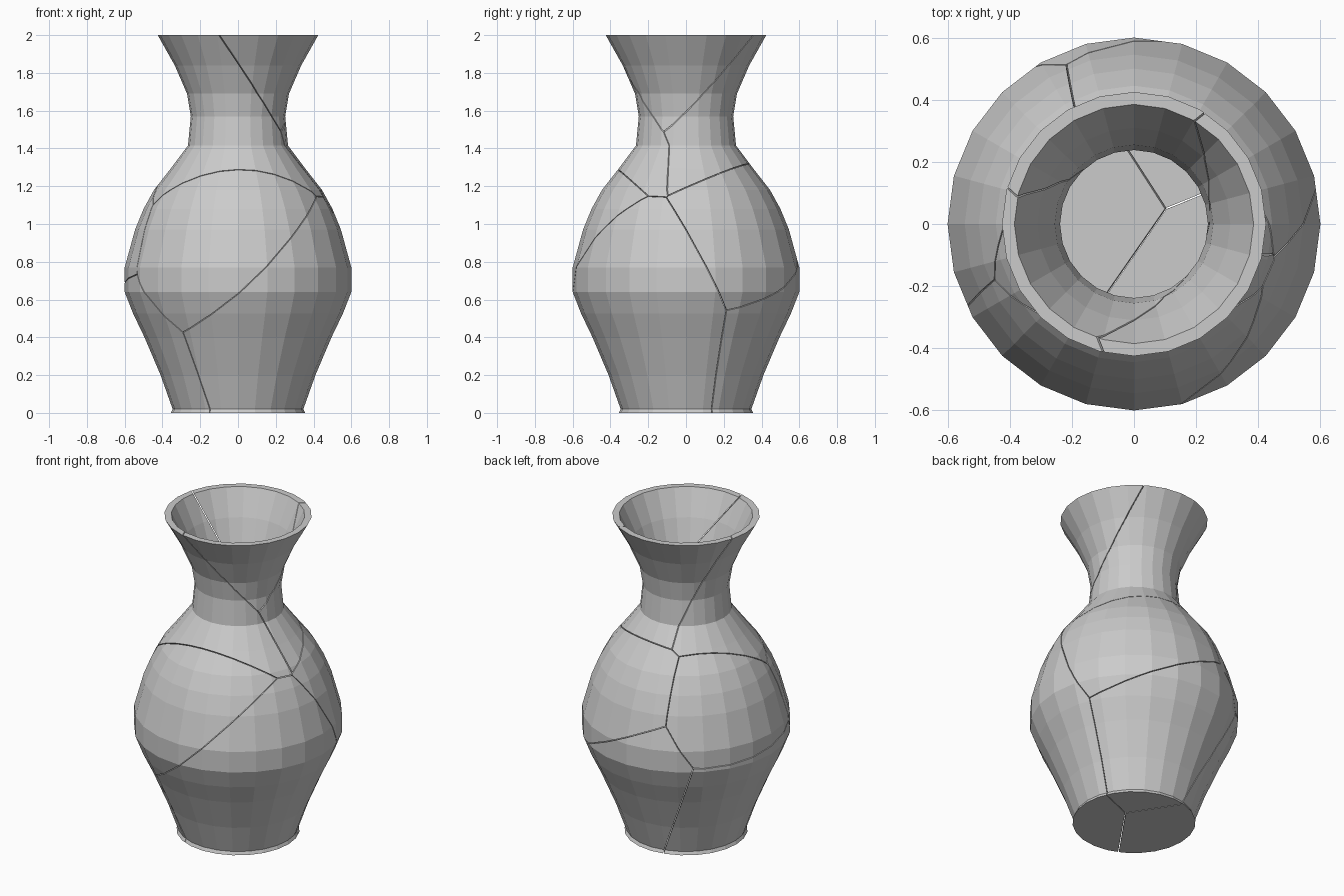
import bpy, bmesh
from math import cos, sin, tau
from mathutils import Vector

if "Cube" in bpy.data.objects:
    bpy.data.objects.remove(bpy.data.objects["Cube"])

SIDES = 24
GAP = 0.0022          # half the width of a crack

# Vase wall: (radius, height) outside going up, then inside going down
outer = [(.355, 0), (.346, .02), (.41, .2), (.495, .4), (.555, .525), (.60, .64),
         (.60, .77), (.545, .97), (.50, 1.08), (.445, 1.18), (.355, 1.295),
         (.265, 1.415), (.25, 1.57), (.27, 1.69), (.335, 1.84), (.425, 2.0)]
inner = [(.385, 2.0), (.31, 1.84), (.255, 1.69), (.238, 1.57), (.25, 1.415)]
inner += [(r - .015, z) for r, z in reversed(outer[2:11])] + [(.335, .02)]


def vase_mesh():
    bm = bmesh.new()
    rings = [[bm.verts.new((r * cos(tau * i / SIDES), r * sin(tau * i / SIDES), z))
              for i in range(SIDES)] for r, z in outer + inner]
    for a, b in zip(rings, rings[1:]):
        for i in range(SIDES):
            j = (i + 1) % SIDES
            bm.faces.new((a[i], a[j], b[j], b[i]))
    bm.faces.new(rings[0][::-1])     # underside
    bm.faces.new(rings[-1])          # floor inside
    return bm


# Broken pieces: rough cell centres
centres = {
    "A": (-.05, -.55, .95), "B": (.4, -.3, .45), "C": (.35, .4, .95),
    "D": (.15, .45, .35), "E": (-.4, -.1, .3), "X": (-.5, .2, 1.0),
    "F": (.3, 0, 1.85), "G": (-.2, -.2, 1.6), "H": (0, .25, 1.65)}
centres = {k: Vector(v) for k, v in centres.items()}
names = {"A": "front_belly_piece", "B": "front_base_piece", "C": "back_belly_piece",
         "D": "back_base_piece", "E": "left_base_piece", "X": "left_belly_piece",
         "F": "right_rim_piece", "G": "front_neck_piece", "H": "back_neck_piece"}

# Points where the cracks between the named pieces pass
cracks = [
    ("ABE", (-.29, -.41, .42)), ("ABG", (.42, -.2, 1.15)), ("BCGH", (.45, -.11, 1.14)),
    ("BCD", (.515, .22, .54)), ("FGH", (.235, -.11, 1.48)), ("CGH", (-.13, .325, 1.30)),
    ("CGX", (-.18, .326, 1.27)), ("CDX", (-.22, .52, .925)), ("DEX", (-.37, .47, .66)),
    ("AEX", (-.54, -.26, .74)), ("AGX", (-.45, -.19, 1.1)), ("BDE", (.1, .05, 0)),
    ("BE", (-.14, -.32, 0)), ("BD", (.33, .14, 0)), ("DE", (-.08, .345, 0)),
    ("FG", (-.1, -.41, 2)), ("FH", (.23, .36, 2)), ("GH", (-.41, .11, 2)),
    ("AG", (0, -.36, 1.29)), ("AB", (0, -.6, .64)), ("CH", (.1, .325, 1.32)),
    ("CD", (.05, .6, .78)), ("CD", (.37, .47, .63))]
cracks = [(k, Vector(p)) for k, p in cracks]

# Relax the centres until each crack point is equally far from its pieces
STEPS = 4000
for step in range(STEPS):
    k = 0.3 * (1 - step / STEPS) + 0.01
    for keys, p in cracks:
        mean = sum((centres[c] - p).length for c in keys) / len(keys)
        for c, s in centres.items():
            d = (s - p).length
            if c in keys or d < mean:
                centres[c] = s + (s - p) * (k * (mean - d) / max(d, 1e-4))

# Cut one closed piece out of the vase for every cell
for c, s in centres.items():
    bm = vase_mesh()
    for other, o in centres.items():
        if other == c or not bm.faces:
            continue
        n = (o - s).normalized()
        cut = bmesh.ops.bisect_plane(
            bm, geom=bm.verts[:] + bm.edges[:] + bm.faces[:], dist=1e-5,
            plane_co=(o + s) / 2 - n * GAP, plane_no=n, clear_outer=True)
        edges = [e for e in cut["geom_cut"]
                 if isinstance(e, bmesh.types.BMEdge) and e.is_boundary]
        if edges:
            bmesh.ops.triangle_fill(bm, use_beauty=True, edges=edges, normal=n)
    bmesh.ops.recalc_face_normals(bm, faces=bm.faces[:])
    mesh = bpy.data.meshes.new(names[c])
    bm.to_mesh(mesh)
    bm.free()
    bpy.context.collection.objects.link(bpy.data.objects.new(names[c], mesh))
